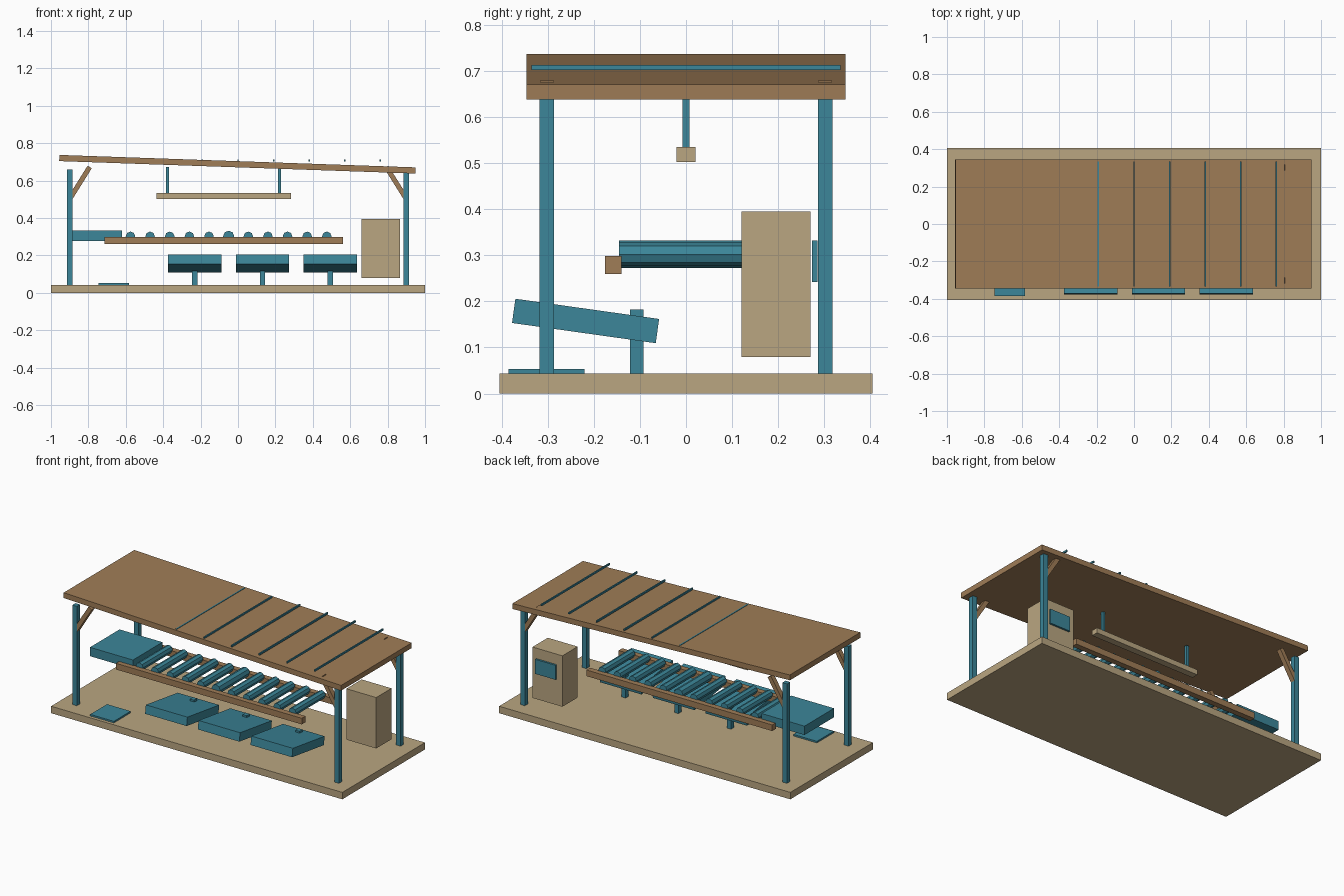
import bpy
from math import radians, pi

if "Cube" in bpy.data.objects:
    bpy.data.objects.remove(bpy.data.objects["Cube"])


def material(name, rgb):
    m = bpy.data.materials.new(name)
    m.diffuse_color = (*rgb, 1)
    m.use_nodes = True
    m.node_tree.nodes["Principled BSDF"].inputs["Base Color"].default_value = m.diffuse_color
    return m


TAN = material("tan_board", (0.49, 0.38, 0.22))
BROWN = material("brown_wood", (0.35, 0.205, 0.095))
TEAL = material("teal_paint", (0.045, 0.24, 0.32))


def box(name, centre, size, mat, rot=(0, 0, 0)):
    bpy.ops.mesh.primitive_cube_add(size=1, location=centre, rotation=rot)
    o = bpy.context.object
    o.name = name
    o.scale = size
    bpy.ops.object.transform_apply(location=False, rotation=False, scale=True)
    o.data.materials.append(mat)
    return o


def span(name, x, y, z, mat):
    """Box given by its (min, max) extent on each axis."""
    ext = (x, y, z)
    return box(name, [(a + b) / 2 for a, b in ext], [b - a for a, b in ext], mat)


def roller(name, x, r):
    bpy.ops.mesh.primitive_cylinder_add(vertices=8, radius=r, depth=0.29,
                                        location=(x, 0, 0.302), rotation=(pi / 2, 0, 0))
    o = bpy.context.object
    o.name = name
    o.data.materials.append(TEAL)


# Floor slab and floor pad
span("floor_slab", (-1, 1), (-0.405, 0.405), (0, 0.043), TAN)
span("floor_pad", (-0.745, -0.583), (-0.385, -0.22), (0.043, 0.053), TEAL)

# Corner posts with diagonal braces
for sx in (-1, 1):
    for sy in (-1, 1):
        box("corner_post", (sx * 0.9, sy * 0.302, 0.3515), (0.031, 0.031, 0.617), TEAL)
        box("post_brace", (sx * 0.846, sy * 0.302, 0.588), (0.026, 0.03, 0.2), BROWN,
            (0, -sx * radians(32), 0))

# Sloping roof and level battens, which sink into it on the high side
box("roof", (-0.003, 0, 0.6875), (1.906, 0.692, 0.033), BROWN, (0, radians(2), 0))
for i in range(9):
    box("roof_batten", (-0.76 + i * 0.19, 0, 0.7075), (0.008, 0.67, 0.011), TEAL)

# Hanging beam
span("hanging_beam", (-0.437, 0.283), (-0.021, 0.021), (0.503, 0.535), TAN)
for x in (-0.378, 0.222):
    span("beam_hanger", (x - 0.008, x + 0.008), (-0.008, 0.008), (0.535, 0.672), TEAL)

# Roller conveyor
for sy in (-1, 1):
    box("conveyor_rail", (-0.077, sy * 0.158, 0.279), (1.276, 0.036, 0.038), BROWN)
for i in range(11):
    roller("drive_roller" if i == 5 else "roller", -0.575 + i * 0.105,
           0.030 if i == 5 else 0.0255)
span("feed_table", (-0.915, -0.62), (-0.145, 0.145), (0.277, 0.332), TEAL)

# Tilted trays on stub posts
for x in (-0.231, 0.131, 0.493):
    box("tray", (x, -0.218, 0.1575), (0.285, 0.315, 0.053), TEAL, (radians(-8), 0, 0))
    span("tray_post", (x - 0.014, x + 0.014), (-0.122, -0.092), (0.043, 0.182), TEAL)

# Control cabinet with rear panel
span("cabinet", (0.66, 0.865), (0.12, 0.27), (0.079, 0.395), TAN)
span("cabinet_panel", (0.697, 0.836), (0.273, 0.285), (0.242, 0.332), TEAL)
